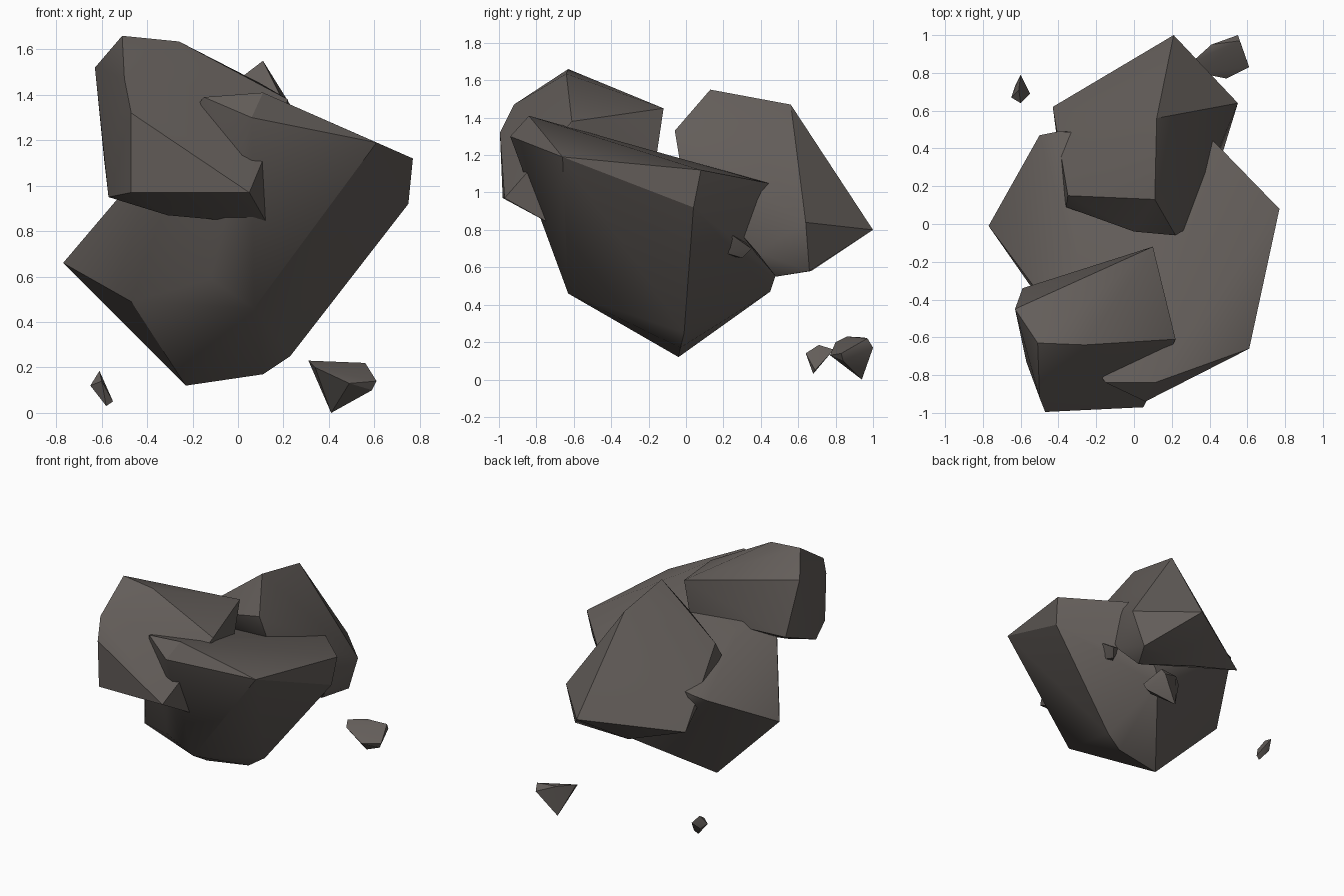
import bpy, bmesh, math

# one dark warm-grey stone colour
stone = bpy.data.materials.new("dark_stone")
stone.diffuse_color = (0.125, 0.11, 0.101, 1)


def rock(name, corners):
    """Convex boulder wrapped around a handful of corner points."""
    bm = bmesh.new()
    for c in corners:
        bm.verts.new(c)
    res = bmesh.ops.convex_hull(bm, input=bm.verts[:])
    junk = {g for g in res["geom_interior"] + res["geom_unused"]
            if isinstance(g, bmesh.types.BMVert)}
    bmesh.ops.delete(bm, geom=list(junk), context='VERTS')
    bmesh.ops.recalc_face_normals(bm, faces=bm.faces[:])
    mesh = bpy.data.meshes.new(name)
    bm.to_mesh(mesh)
    bm.free()
    ob = bpy.data.objects.new(name, mesh)
    bpy.context.collection.objects.link(ob)
    mesh.materials.append(stone)
    bpy.ops.object.select_all(action='DESELECT')
    ob.select_set(True)
    bpy.context.view_layer.objects.active = ob
    bpy.ops.object.shade_smooth_by_angle(angle=math.radians(30))
    return ob


# big central boulder
rock("main_boulder", [
    (-.77, -.01, .66), (-.47, -.44, .49), (-.12, -.67, .59), (.07, -.63, .46),
    (-.23, -.04, .12), (.11, -.03, .17), (.23, -.01, .25), (.75, .04, .92),
    (.77, .08, 1.12), (.61, -.66, 1.19), (.11, -.84, 1.41), (-.15, -.84, 1.39),
    (.06, -.94, 1.30), (.42, .44, 1.05), (-.50, .47, .93), (.16, .45, .47),
    (.20, .48, .56), (-.28, -.30, 1.21), (-.40, -.50, 1.08), (-.40, .49, .95)])

# overhanging slab at the upper front left
rock("upper_front_boulder", [
    (-.51, -.63, 1.66), (-.26, -.64, 1.635), (-.63, -.45, 1.52), (-.59, -.34, 1.12),
    (.10, -.12, 1.45), (.22, -.61, 1.38), (-.47, -.995, 1.32), (-.50, -.92, 1.47),
    (-.57, -.73, .95), (-.47, -.98, .97), (.05, -.97, .97), (-.31, -.77, .87),
    (.13, -.72, .83), (.08, -.16, 1.18)])

# leaning boulder at the back
rock("back_boulder", [
    (.11, .13, 1.55), (.12, .56, 1.47), (.21, 1.0, .80), (.55, .64, .84),
    (-.43, .62, .73), (-.36, .09, 1.09), (-.35, .15, 1.20), (-.21, .30, 1.24),
    (.22, -.06, 1.33), (0, -.04, 1.28), (.27, -.03, 1.15), (.01, .67, .58),
    (.46, .66, .58), (.36, .48, .55), (.47, .38, .68)])

# chip poking out of the right side
rock("side_chip", [
    (.45, .20, .68), (.50, .25, .77), (.48, .35, .70), (.44, .30, .65),
    (.38, .30, .75), (.40, .24, .66)])

# loose fragments on the ground
rock("ground_fragment", [
    (.31, .86, .23), (.41, .95, .225), (.56, .97, .22), (.55, 1.0, .17),
    (.34, .80, .20), (.61, .83, .14), (.59, .84, .10), (.49, .77, .13), (.41, .94, 0)])
rock("ground_pebble", [
    (-.61, .71, .185), (-.65, .67, .12), (-.60, .64, .14), (-.60, .79, .16),
    (-.55, .69, .05), (-.58, .68, .03), (-.63, .73, .10)])
